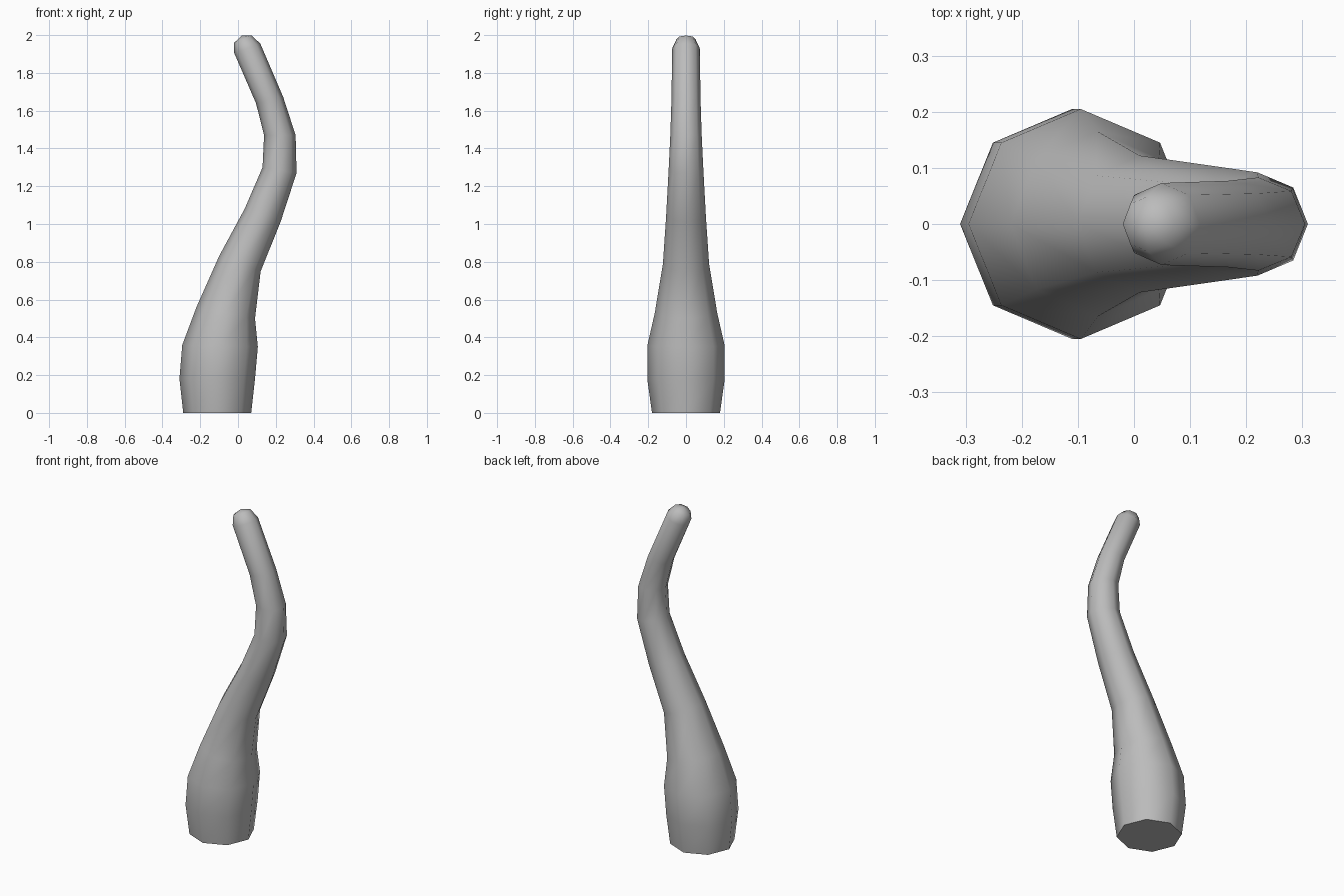
import bpy, bmesh, math
from mathutils import Vector

cube = bpy.data.objects.get("Cube")
if cube:
    bpy.data.objects.remove(cube)

SIDES = 8
# Each ring: left x, left z, right x, right z, half depth
RINGS = [
    (-.29, 0, .07, 0, .18),
    (-.31, .18, .09, .18, .205),
    (-.295, .36, .105, .35, .205),
    (-.22, .56, .09, .50, .165),
    (-.10, .83, .12, .75, .122),
    (.035, 1.08, .225, 1.01, .105),
    (.13, 1.30, .31, 1.27, .092),
    (.138, 1.47, .305, 1.47, .083),
    (.095, 1.64, .24, 1.67, .077),
    (-.02, 1.905, .118, 1.955, .073),
    (-.02, 1.96, .072, 1.998, .05),
]

grey = bpy.data.materials.new("warm_grey")
grey.use_nodes = True
colour = (.5, .5, .5, 1)
grey.diffuse_color = colour
grey.node_tree.nodes["Principled BSDF"].inputs["Base Color"].default_value = colour

# Tapering octagonal horn swept through the rings
bm = bmesh.new()
loops = []
for lx, lz, rx, rz, depth in RINGS:
    left, right = Vector((lx, 0, lz)), Vector((rx, 0, rz))
    mid, half = (left + right) / 2, (right - left) / 2
    loop = []
    for i in range(SIDES):
        a = math.tau * i / SIDES
        loop.append(bm.verts.new(mid + half * math.cos(a) + Vector((0, depth * math.sin(a), 0))))
    loops.append(loop)
for low, high in zip(loops, loops[1:]):
    for i in range(SIDES):
        j = (i + 1) % SIDES
        bm.faces.new((low[i], low[j], high[j], high[i]))

# Rounded tip and flat base
tip = bm.verts.new((.02, 0, 1.997))
for i in range(SIDES):
    bm.faces.new((loops[-1][i], loops[-1][(i + 1) % SIDES], tip))
base = bm.faces.new(loops[0][::-1])
for face in bm.faces:
    face.smooth = face is not base
for edge in base.edges:
    edge.smooth = False

mesh = bpy.data.meshes.new("curved_horn")
bm.to_mesh(mesh)
bm.free()
mesh.materials.append(grey)
horn = bpy.data.objects.new("curved_horn", mesh)
bpy.context.collection.objects.link(horn)
